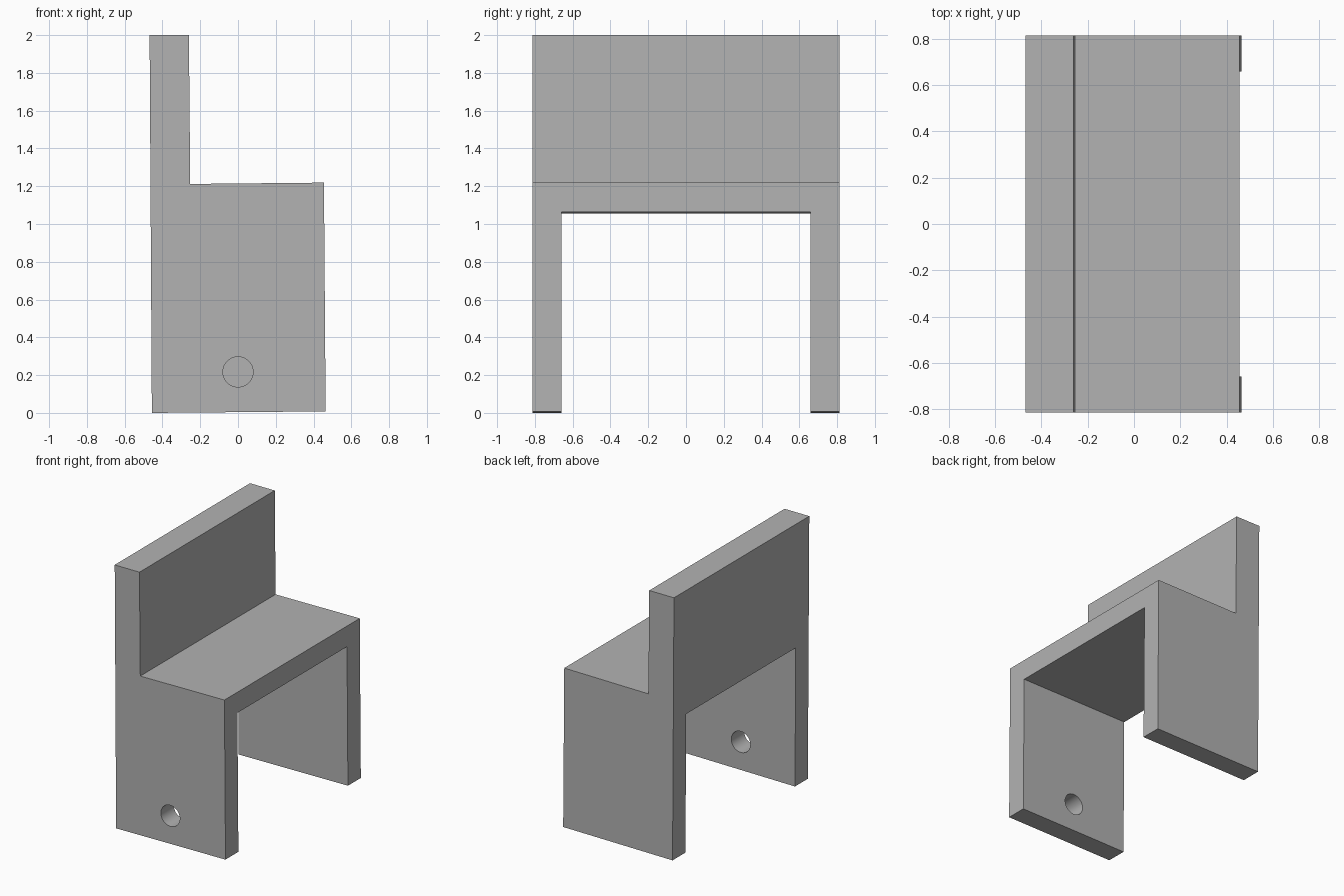
import bpy, bmesh, math

cube = bpy.data.objects.get("Cube")
if cube:
    bpy.data.objects.remove(cube, do_unlink=True)

grey = bpy.data.materials.new("plain grey")
grey.use_nodes = True
colour = (0.448, 0.448, 0.448, 1)
grey.diffuse_color = colour
grey.node_tree.nodes["Principled BSDF"].inputs["Base Color"].default_value = colour


def prism(name, profile, y0, y1):
    """Extrude an (x, z) outline along y."""
    bm = bmesh.new()
    face = bm.faces.new([bm.verts.new((x, y0, z)) for x, z in profile])
    ext = bmesh.ops.extrude_face_region(bm, geom=[face])
    verts = [v for v in ext["geom"] if isinstance(v, bmesh.types.BMVert)]
    bmesh.ops.translate(bm, verts=verts, vec=(0, y1 - y0, 0))
    bmesh.ops.recalc_face_normals(bm, faces=bm.faces)
    mesh = bpy.data.meshes.new(name)
    bm.to_mesh(mesh)
    bm.free()
    mesh.materials.append(grey)
    obj = bpy.data.objects.new(name, mesh)
    bpy.context.collection.objects.link(obj)
    return obj


# Body: slightly tilted chair outline, running the full width
half = 0.813
outline = [(-0.456, 0), (0.464, 0.008), (0.455, 1.219),
           (-0.253, 1.212), (-0.26, 2), (-0.468, 2)]
body = prism("chair_body", outline, -half, half)

# Channel between the two side panels, under the seat
channel = prism("channel_cutter", [(-0.7, -0.2), (0.7, -0.2), (0.7, 1.065), (-0.7, 1.054)],
                -0.658, 0.658)

# Round hole through the front panel only
ring = [(0.08 * math.cos(i * math.tau / 48), 0.217 + 0.08 * math.sin(i * math.tau / 48))
        for i in range(48)]
hole = prism("hole_cutter", ring, -1, -0.4)

bpy.ops.object.select_all(action='DESELECT')
bpy.context.view_layer.objects.active = body
body.select_set(True)
for cutter in (channel, hole):
    cutter.hide_render = True
    mod = body.modifiers.new(cutter.name, 'BOOLEAN')
    mod.operation = 'DIFFERENCE'
    mod.solver = 'EXACT'
    mod.object = cutter
    bpy.ops.object.modifier_apply(modifier=mod.name)
    bpy.data.objects.remove(cutter, do_unlink=True)

bpy.ops.object.shade_smooth_by_angle(angle=math.radians(30))
